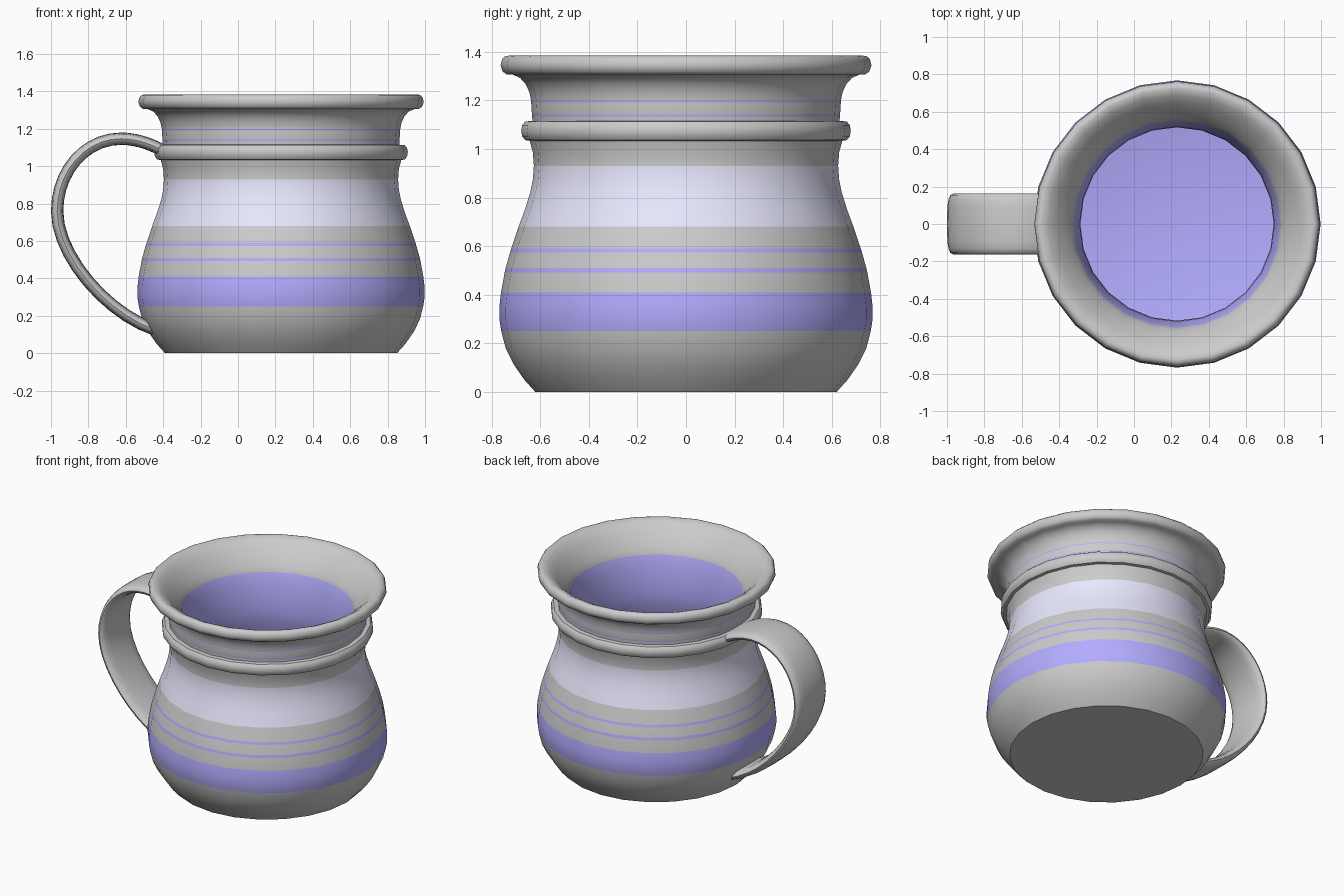
import bpy, bmesh
from math import sin, cos, pi, copysign, radians
from mathutils import Vector
from mathutils.geometry import interpolate_bezier

if "Cube" in bpy.data.objects:
    bpy.data.objects.remove(bpy.data.objects["Cube"])

SIDES, CX = 24, 0.23


def material(name, rgb):
    m = bpy.data.materials.new(name)
    m.diffuse_color = (*rgb, 1)
    m.use_nodes = True
    m.node_tree.nodes["Principled BSDF"].inputs["Base Color"].default_value = m.diffuse_color
    return m


def finish(name, bm, mats=()):
    bmesh.ops.recalc_face_normals(bm, faces=bm.faces)
    me = bpy.data.meshes.new(name)
    bm.to_mesh(me)
    bm.free()
    for m in mats:
        me.materials.append(m)
    ob = bpy.data.objects.new(name, me)
    bpy.context.collection.objects.link(ob)
    bpy.ops.object.select_all(action='DESELECT')
    ob.select_set(True)
    bpy.context.view_layer.objects.active = ob
    bpy.ops.object.shade_smooth_by_angle(angle=radians(42))
    return ob


def skin(bm, rings, mats):
    """Join consecutive closed rings with quads and cap both ends."""
    for a, b, m in zip(rings, rings[1:], mats):
        for i in range(len(a)):
            j = (i + 1) % len(a)
            bm.faces.new((a[i], a[j], b[j], b[i])).material_index = m
    bm.faces.new(rings[0]).material_index = 0
    bm.faces.new(rings[-1]).material_index = mats[-1]


clay = material("clay", (0.8, 0.8, 0.8))
blue = material("blue_glaze", (0.45, 0.42, 1.0))
pale = material("pale_glaze", (0.81, 0.81, 1.0))

# Mug profile in runs: (glaze of the run, points as radius, height)
C, B, P = 0, 1, 2
runs = [
    # belly
    (C, [(.62, 0), (.665, .05), (.71, .115), (.742, .18)]),
    (B, [(.76, .25), (.768, .3), (.768, .35)]),
    (C, [(.761, .41)]),
    (B, [(.746, .492)]),
    (C, [(.742, .51)]),
    (B, [(.724, .574)]),
    (C, [(.719, .59), (.704, .635)]),
    (P, [(.689, .68), (.663, .75), (.641, .82), (.63, .875)]),
    # shoulder ring
    (C, [(.626, .93), (.63, .985), (.643, 1.033), (.662, 1.036), (.674, 1.052),
         (.678, 1.075), (.674, 1.098), (.661, 1.113), (.632, 1.115)]),
    # neck
    (B, [(.633, 1.134)]),
    (C, [(.634, 1.142)]),
    (B, [(.637, 1.19)]),
    # flared lip and inner throat
    (C, [(.637, 1.198), (.645, 1.235), (.66, 1.267), (.683, 1.292), (.712, 1.305),
         (.738, 1.307), (.754, 1.318), (.763, 1.343), (.757, 1.368), (.744, 1.381),
         (.725, 1.384), (.69, 1.368), (.65, 1.334), (.605, 1.28), (.572, 1.235)]),
    # glazed inside down to the floor
    (B, [(.555, 1.2), (.535, 1.12), (.521, 1.03), (.517, .93), (.525, .86), (.55, .77),
         (.587, .67), (.627, .55), (.655, .43), (.662, .33), (.645, .23), (.61, .16),
         (.56, .11), (.53, .1)]),
]
bm = bmesh.new()
rings, mats = [], []
for mat, pts in runs:
    for r, z in pts:
        rings.append([bm.verts.new((CX + r * cos(2 * pi * i / SIDES),
                                    r * sin(2 * pi * i / SIDES), z)) for i in range(SIDES)])
        mats.append(mat)
skin(bm, rings, mats)
finish("mug_body", bm, (clay, blue, pale))

# Handle: flat rounded strap swept along a curved path (x, z)
knots = [  # knot, incoming handle, outgoing handle
    ((-.37, 1.065), None, (-.45, 1.115)),
    ((-.625, 1.147), (-.54, 1.147), (-.82, 1.147)),
    ((-.967, .76), (-.967, .97), (-.967, .52)),
    ((-.44, .125), (-.70, .21), None),
]
path = []
for (a, _, ha), (b, hb, _) in zip(knots, knots[1:]):
    p = [Vector((q[0], 0, q[1])) for q in (a, ha, hb, b)]
    path += interpolate_bezier(*p, 11)[bool(path):]

bm = bmesh.new()
rings, N = [], 16
for k, p in enumerate(path):
    t = (path[min(k + 1, len(path) - 1)] - path[max(k - 1, 0)]).normalized()
    normal = t.cross(Vector((0, 1, 0)))
    ring = []
    for i in range(N):
        c, s = cos(2 * pi * i / N), sin(2 * pi * i / N)
        y = .162 * copysign(abs(c) ** .6, c)
        n = .033 * copysign(abs(s) ** .8, s)
        ring.append(bm.verts.new(p + normal * n + Vector((0, y, 0))))
    rings.append(ring)
skin(bm, rings, [0] * len(path))
finish("handle", bm)
